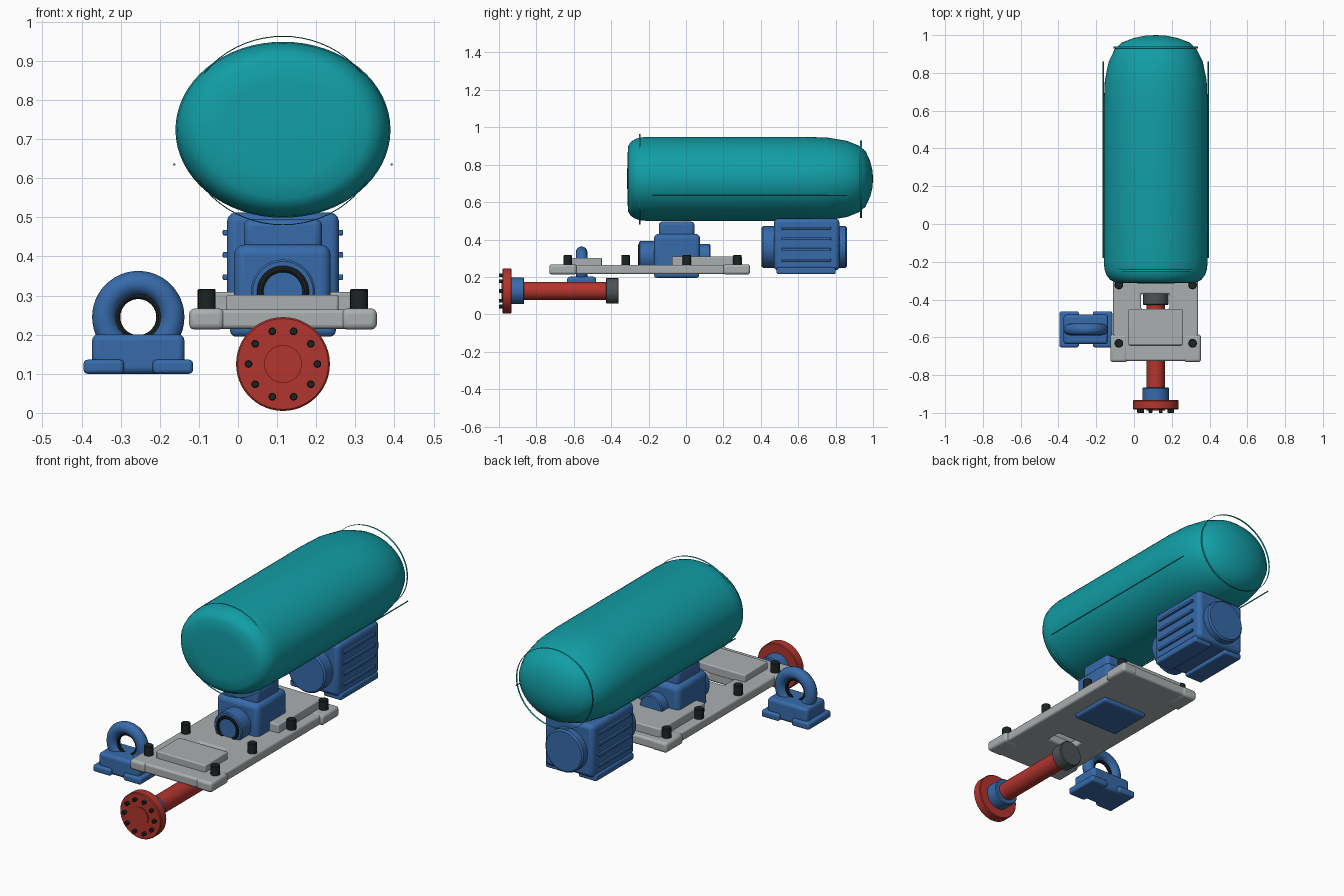
import bpy, bmesh, math
from mathutils import Matrix, Vector

if "Cube" in bpy.data.objects:
    bpy.data.objects.remove(bpy.data.objects["Cube"])

CX = 0.115  # shared centre line of the machine


def material(name, rgb):
    m = bpy.data.materials.new(name)
    m.diffuse_color = (*rgb, 1)
    m.use_nodes = True
    m.node_tree.nodes["Principled BSDF"].inputs["Base Color"].default_value = m.diffuse_color
    return m


TEAL = material("teal paint", (0.006, 0.34, 0.38))
BLUE = material("blue paint", (0.038, 0.145, 0.40))
RED = material("red paint", (0.45, 0.035, 0.027))
GRAY = material("light gray steel", (0.40, 0.43, 0.43))
BLACK = material("black rubber", (0.012, 0.017, 0.017))
DARK = material("dark gray steel", (0.075, 0.085, 0.09))


def finish(name, bm, mat, bevel=0, segs=3):
    me = bpy.data.meshes.new(name)
    bmesh.ops.recalc_face_normals(bm, faces=bm.faces)
    bm.to_mesh(me)
    bm.free()
    me.materials.append(mat)
    ob = bpy.data.objects.new(name, me)
    bpy.context.collection.objects.link(ob)
    bpy.ops.object.select_all(action='DESELECT')
    ob.select_set(True)
    bpy.context.view_layer.objects.active = ob
    if bevel:
        b = ob.modifiers.new("round", 'BEVEL')
        b.width, b.segments = bevel, segs
        b.limit_method = 'ANGLE'
    bpy.ops.object.shade_smooth_by_angle(angle=math.radians(35))
    return ob


def box(name, x, y, z, mat, bevel=0.01):
    bm = bmesh.new()
    lo, hi = Vector((x[0], y[0], z[0])), Vector((x[1], y[1], z[1]))
    size = hi - lo
    mtx = Matrix.Translation((lo + hi) / 2) @ Matrix.Diagonal((*size, 1))
    bmesh.ops.create_cube(bm, size=1, matrix=mtx)
    return finish(name, bm, mat, bevel)


def lathe(name, profile, x, z, mat, sx=1, sz=1, n=48, closed=False):
    """Revolve (y, radius) points around an axis along y."""
    bm = bmesh.new()
    rings = []
    for y, r in profile:
        if r == 0:
            rings.append([bm.verts.new((x, y, z))] * n)
        else:
            rings.append([bm.verts.new((x + r * sx * math.cos(2 * math.pi * i / n), y,
                                        z + r * sz * math.sin(2 * math.pi * i / n)))
                          for i in range(n)])
    pairs = list(zip(rings, rings[1:]))
    if closed:
        pairs.append((rings[-1], rings[0]))
    for a, b in pairs:
        for i in range(n):
            j = (i + 1) % n
            bm.faces.new(list(dict.fromkeys((a[i], a[j], b[j], b[i]))))
    return finish(name, bm, mat)


def disc(name, y0, y1, r, x, z, mat, c=0.0, n=48):
    return lathe(name, [(y0, 0), (y0, r - c), (y0 + c, r), (y1 - c, r), (y1, r - c), (y1, 0)]
                 if c else [(y0, 0), (y0, r), (y1, r), (y1, 0)], x, z, mat, n=n)


def torus(name, y, major, minor, x, z, mat, sx=1, sz=1, n=48, k=16):
    prof = [(y + minor * math.sin(2 * math.pi * i / k),
             major + minor * math.cos(2 * math.pi * i / k)) for i in range(k)]
    return lathe(name, prof, x, z, mat, sx, sz, n, closed=True)


def sides(a, b):
    """Interval a..b away from the centre line, on both sides."""
    return [(-1, (CX - b, CX - a)), (1, (CX + a, CX + b))]


# Pressure tank: oval shell with a flat front end and a domed rear end
lathe("tank_shell", [(-0.315, 0), (-0.313, 0.55), (-0.309, 0.78), (-0.295, 0.88), (-0.27, 0.95),
                     (-0.24, 0.985), (-0.20, 1), (0.64, 1), (0.76, 0.98), (0.86, 0.905),
                     (0.925, 0.79), (0.96, 0.66), (0.985, 0.42), (0.997, 0.2), (1.0, 0)],
      CX, 0.724, TEAL, 0.275, 0.225, n=64)
torus("front_weld_band", -0.247, 1, 0.005, CX, 0.722, TEAL, 0.254, 0.241, n=64, k=8)
torus("rear_weld_band", 0.935, 1, 0.005, CX, 0.722, TEAL, 0.223, 0.207, n=64, k=8)
for s in (-1, 1):
    disc("tank_side_seam", -0.18, 0.86, 0.003, CX + s * 0.278, 0.635, TEAL, n=8)

# Motor: finned body with end caps and feet
box("motor_body", (-0.028, 0.258), (0.47, 0.82), (0.235, 0.512), BLUE, 0.022)
disc("motor_front_cap", 0.405, 0.48, 0.112, CX, 0.36, BLUE, 0.008)
disc("motor_rear_cap", 0.81, 0.86, 0.112, CX, 0.36, BLUE, 0.008)
for s, x in sides(0.045, 0.15):
    box("motor_foot", x, (0.485, 0.80), (0.215, 0.25), BLUE, 0.008)
for s, x in sides(0.13, 0.154):
    for i in range(4):
        z = 0.29 + i * 0.057
        box("cooling_fin", x, (0.51, 0.775), (z - 0.007, z + 0.007), BLUE, 0.003)

# Base plate with a slot, built as a frame of profile cells
bm = bmesh.new()
xs, ys = (-0.11, 0.037, 0.187, 0.34), (-0.725, -0.45, -0.37, 0.34)
grid = [[bm.verts.new((x, y, 0.215)) for x in xs] for y in ys]
cells = [bm.faces.new((grid[j][i], grid[j][i + 1], grid[j + 1][i + 1], grid[j + 1][i]))
         for j in range(3) for i in range(3) if (i, j) != (1, 1)]
top = bmesh.ops.extrude_face_region(bm, geom=cells, use_keep_orig=True)
bmesh.ops.translate(bm, vec=(0, 0, 0.05),
                    verts=[v for v in top["geom"] if isinstance(v, bmesh.types.BMVert)])
finish("base_plate", bm, GRAY, 0.01)
for s, x in sides(0.15, 0.24):
    box("plate_front_corner", x, (-0.731, -0.585), (0.213, 0.267), GRAY, 0.014)
    box("plate_rear_corner", x, (0.20, 0.343), (0.213, 0.267), GRAY, 0.014)
box("front_pad", (-0.03, 0.257), (-0.642, -0.45), (0.255, 0.302), GRAY, 0.006)
box("rear_pad", (-0.06, 0.29), (-0.075, 0.30), (0.255, 0.309), GRAY, 0.006)

# Anchor bolts along both plate edges
for s in (-1, 1):
    for y in (-0.632, -0.323, 0.005, 0.275):
        bm = bmesh.new()
        bmesh.ops.create_cone(bm, cap_ends=True, segments=20, radius1=0.023, radius2=0.023,
                              depth=0.06, matrix=Matrix.Translation((CX + s * 0.195, y, 0.287)))
        finish("anchor_bolt", bm, BLACK, 0.003, 1)

# Gearbox: stepped housing with shaft bosses and a seal ring
box("gearbox_bottom", (-0.02, 0.25), (-0.17, 0.07), (0.195, 0.24), BLUE, 0.014)
box("gearbox_housing", (-0.01, 0.237), (-0.172, 0.076), (0.21, 0.43), BLUE, 0.025)
box("gearbox_cap", (0.015, 0.215), (-0.145, 0.045), (0.41, 0.496), BLUE, 0.018)
disc("gearbox_front_boss", -0.25, -0.16, 0.082, CX, 0.31, BLUE, 0.005)
disc("gearbox_rear_boss", 0.07, 0.13, 0.066, CX, 0.31, BLUE, 0.005)
torus("gearbox_seal", -0.248, 0.058, 0.009, CX, 0.31, BLACK, k=10)

# Drive shaft: bolted flange, collar, tube and end coupling
disc("flange", -0.982, -0.932, 0.12, CX, 0.125, RED, 0.004)
disc("flange_face", -0.987, -0.975, 0.048, CX, 0.125, RED)
for i in range(10):
    a = math.radians(36 * i)
    disc("flange_bolt", -1.0, -0.975, 0.01, CX + 0.088 * math.cos(a),
         0.125 + 0.088 * math.sin(a), BLACK, 0.002, n=12)
disc("shaft_collar", -0.94, -0.865, 0.071, CX, 0.125, BLUE, 0.005)
disc("shaft_tube", -0.88, -0.41, 0.048, CX, 0.125, RED)
disc("end_coupling", -0.428, -0.36, 0.068, CX, 0.125, DARK, 0.004)

# Lifting eye: ring with liner on a footed block
EX, EY = -0.255, -0.558
box("eye_block", (EX - 0.118, EX + 0.118), (EY - 0.078, EY + 0.078), (0.1, 0.201), BLUE, 0.016)
for a, b in ((-0.14, -0.037), (0.037, 0.14)):
    box("eye_foot", (EX + a, EX + b), (EY - 0.095, EY + 0.095), (0.1, 0.136), BLUE, 0.01)
torus("lifting_ring", EY, 0.087, 0.031, EX, 0.245, BLUE)
torus("ring_liner", EY, 0.055, 0.009, EX, 0.245, BLACK, k=10)
